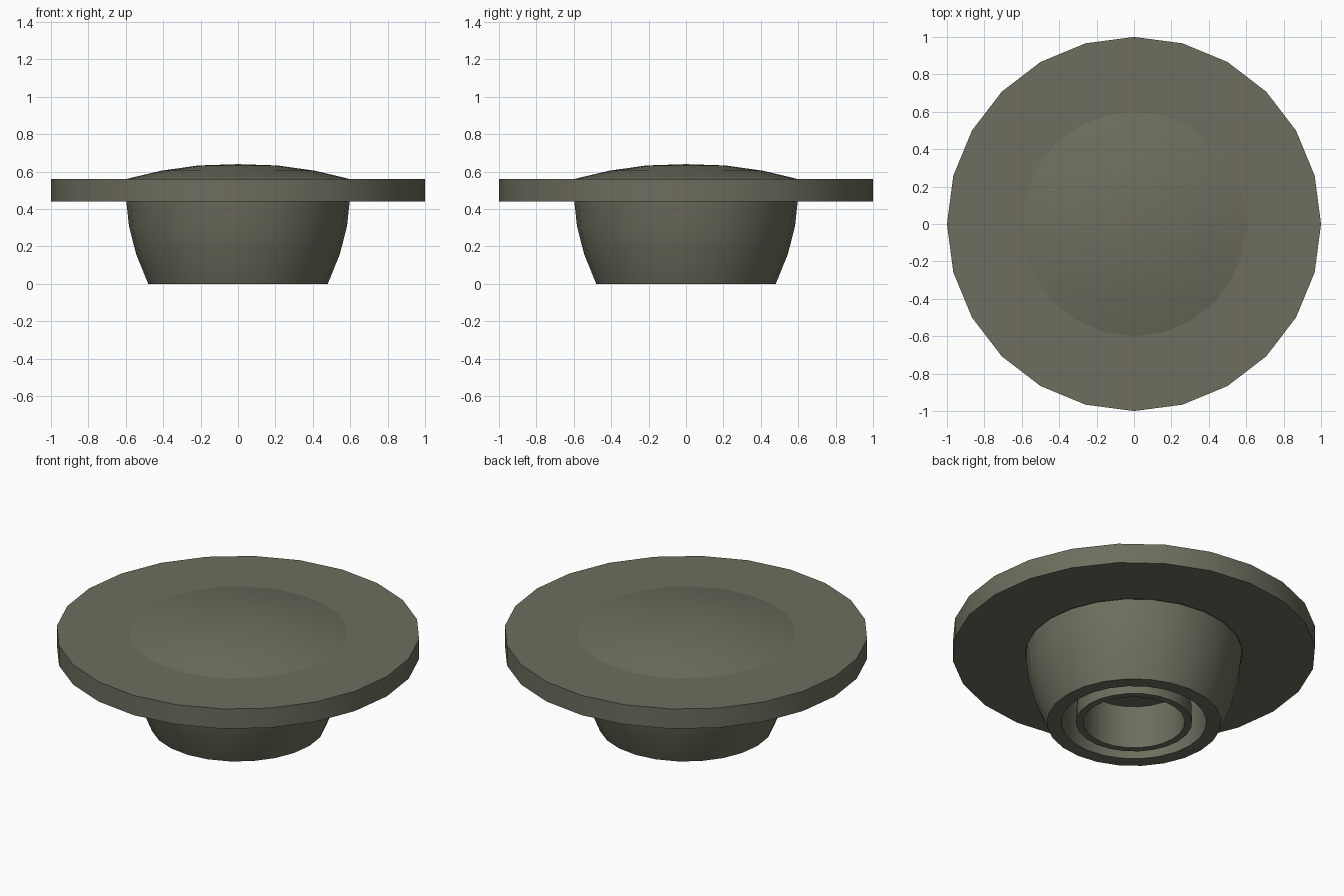
import bpy, bmesh, math

if "Cube" in bpy.data.objects:
    bpy.data.objects.remove(bpy.data.objects["Cube"])

SIDES = 24

grey = bpy.data.materials.new("dark_olive_grey")
grey.diffuse_color = (0.153, 0.153, 0.112, 1)
grey.use_nodes = True
grey.node_tree.nodes["Principled BSDF"].inputs["Base Color"].default_value = grey.diffuse_color


def lathe(name, profile, closed=False):
    """Spin (radius, z) points around z; radius 0 makes a single pole vertex."""
    bm = bmesh.new()
    rings = []
    for r, z in profile:
        if r == 0:
            rings.append([bm.verts.new((0, 0, z))] * SIDES)
        else:
            rings.append([bm.verts.new((r * math.cos(2 * math.pi * i / SIDES),
                                        r * math.sin(2 * math.pi * i / SIDES), z))
                          for i in range(SIDES)])
    pairs = list(zip(rings, rings[1:]))
    if closed:
        pairs.append((rings[-1], rings[0]))
    for a, b in pairs:
        for i in range(SIDES):
            j = (i + 1) % SIDES
            bm.faces.new(list(dict.fromkeys((a[i], a[j], b[j], b[i]))))
    me = bpy.data.meshes.new(name)
    bm.to_mesh(me)
    bm.free()
    ob = bpy.data.objects.new(name, me)
    bpy.context.collection.objects.link(ob)
    me.materials.append(grey)
    bpy.ops.object.select_all(action='DESELECT')
    ob.select_set(True)
    bpy.context.view_layer.objects.active = ob
    bpy.ops.object.shade_smooth_by_angle(angle=math.radians(35))
    return ob


# Wide flat rim
lathe("rim", [(0.6, 0.44), (1, 0.44), (1, 0.56), (0.6, 0.56)])

# Shallow dome on top
lathe("top_dome", [(0.6, 0.56), (0.41, 0.605), (0.21, 0.633), (0, 0.64)])

# Tapered bowl below the rim, with a hollow holding a socket tube
lathe("bowl", [(0, 0.26), (0.28, 0.26), (0.28, 0), (0.32, 0), (0.31, 0.28),
               (0.40, 0.28), (0.40, 0), (0.48, 0), (0.545, 0.16),
               (0.583, 0.31), (0.597, 0.44)])
